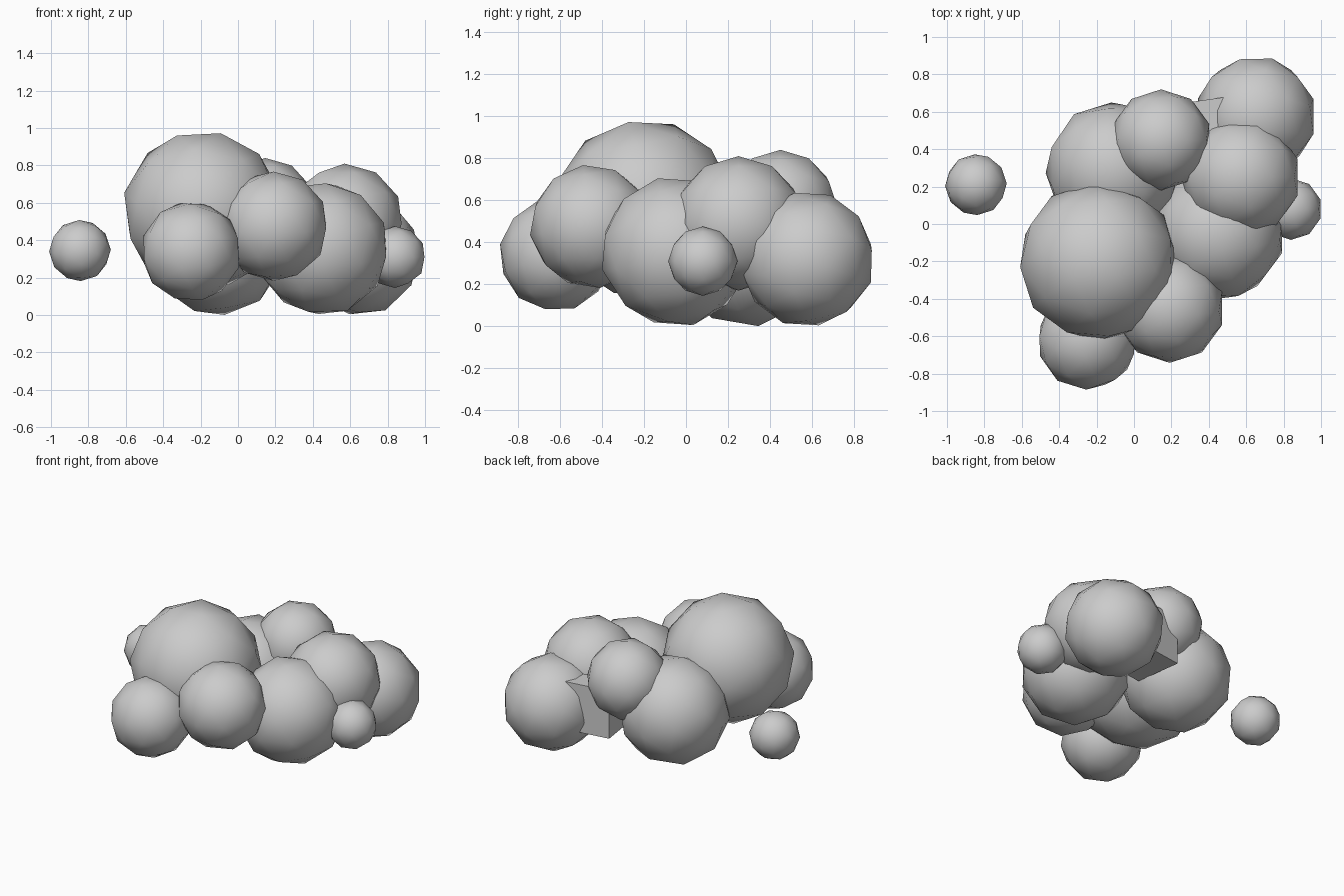
import bpy
from mathutils import Vector

old = bpy.data.objects.get("Cube")
if old:
    bpy.data.objects.remove(old, do_unlink=True)

# One soft grey for the whole cloud
grey = bpy.data.materials.new("cloud_grey")
grey.use_nodes = True
grey.diffuse_color = (0.6, 0.6, 0.6, 1)
grey.node_tree.nodes["Principled BSDF"].inputs["Base Color"].default_value = grey.diffuse_color


def puff(name, centre, radius, pole=(0, 0, 1)):
    """Smooth low-poly ball whose pole vertex leans along the given direction."""
    bpy.ops.mesh.primitive_ico_sphere_add(subdivisions=2, radius=radius, location=centre)
    ball = bpy.context.object
    ball.name = name
    ball.rotation_euler = Vector((0, 0, 1)).rotation_difference(Vector(pole)).to_euler()
    bpy.ops.object.shade_smooth()
    ball.data.materials.append(grey)


# Main mass
puff("large_top_puff", (-0.19, -0.2, 0.56), 0.43, (-0.14, -0.08, 0.41))
puff("front_low_puff", (-0.25, -0.62, 0.34), 0.27, (-0.06, 0.05, 0.26))
puff("front_middle_puff", (0.19, -0.45, 0.475), 0.295, (0, -0.04, 0.29))
puff("left_low_puff", (0.45, -0.05, 0.355), 0.36, (0.02, -0.085, 0.35))
puff("left_top_puff", (0.57, 0.25, 0.49), 0.32)
puff("back_left_puff", (0.65, 0.575, 0.32), 0.325, (0, 0.11, 0.3))
puff("back_top_puff", (0.145, 0.45, 0.57), 0.27)
puff("back_right_puff", (-0.11, 0.29, 0.36), 0.365, (0.12, 0.06, 0.33))

# Small outer puffs
puff("small_left_puff", (0.84, 0.08, 0.31), 0.165)
puff("detached_right_puff", (-0.845, 0.21, 0.345), 0.165, (0.07, 0.03, 0.15))

# Block half buried between the back puffs
bpy.ops.mesh.primitive_cube_add(size=0.34, location=(0.355, 0.488, 0.38), rotation=(0, 0, 0.14))
block = bpy.context.object
block.name = "buried_core_block"
block.data.materials.append(grey)
